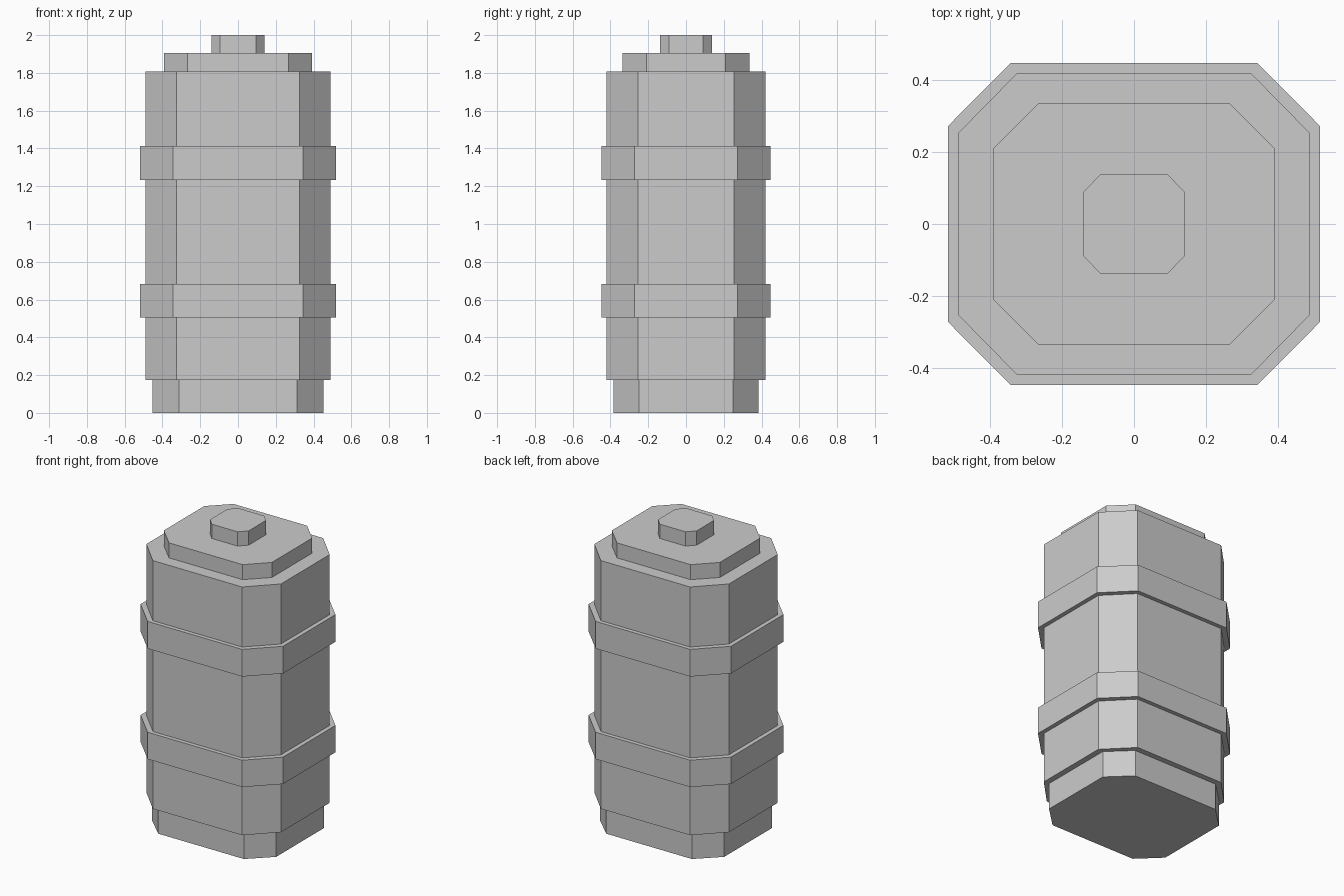
import bpy
import bmesh

if "Cube" in bpy.data.objects:
    bpy.data.objects.remove(bpy.data.objects["Cube"])

grey = bpy.data.materials.new("light_grey")
grey.diffuse_color = (0.6, 0.6, 0.6, 1.0)
grey.use_nodes = True
grey.node_tree.nodes["Principled BSDF"].inputs["Base Color"].default_value = grey.diffuse_color


def chamfered_block(name, half_x, half_y, flat_x, flat_y, z0, z1):
    """Upright prism: a rectangle with cut corners, extruded from z0 to z1."""
    quarter = [(half_x, flat_y), (flat_x, half_y)]
    outline = (quarter
               + [(-x, y) for x, y in reversed(quarter)]
               + [(-x, -y) for x, y in quarter]
               + [(x, -y) for x, y in reversed(quarter)])
    bm = bmesh.new()
    bottom = bm.faces.new([bm.verts.new((x, y, z0)) for x, y in outline])
    top = bmesh.ops.extrude_face_region(bm, geom=[bottom], use_keep_orig=True)
    verts = [v for v in top["geom"] if isinstance(v, bmesh.types.BMVert)]
    bmesh.ops.translate(bm, verts=verts, vec=(0, 0, z1 - z0))
    bmesh.ops.recalc_face_normals(bm, faces=bm.faces)
    mesh = bpy.data.meshes.new(name)
    bm.to_mesh(mesh)
    bm.free()
    mesh.materials.append(grey)
    obj = bpy.data.objects.new(name, mesh)
    bpy.context.collection.objects.link(obj)
    return obj


# Foot and main body
chamfered_block("base", 0.452, 0.384, 0.312, 0.249, 0.0, 0.174)
chamfered_block("body", 0.49, 0.421, 0.325, 0.253, 0.174, 1.807)

# Two raised bands around the body
for name, z0, z1 in (("lower_band", 0.506, 0.683), ("upper_band", 1.233, 1.412)):
    chamfered_block(name, 0.518, 0.448, 0.344, 0.273, z0, z1)

# Lid and small cap on top
chamfered_block("lid", 0.393, 0.335, 0.268, 0.21, 1.807, 1.906)
chamfered_block("cap", 0.14, 0.138, 0.094, 0.09, 1.906, 2.0)
